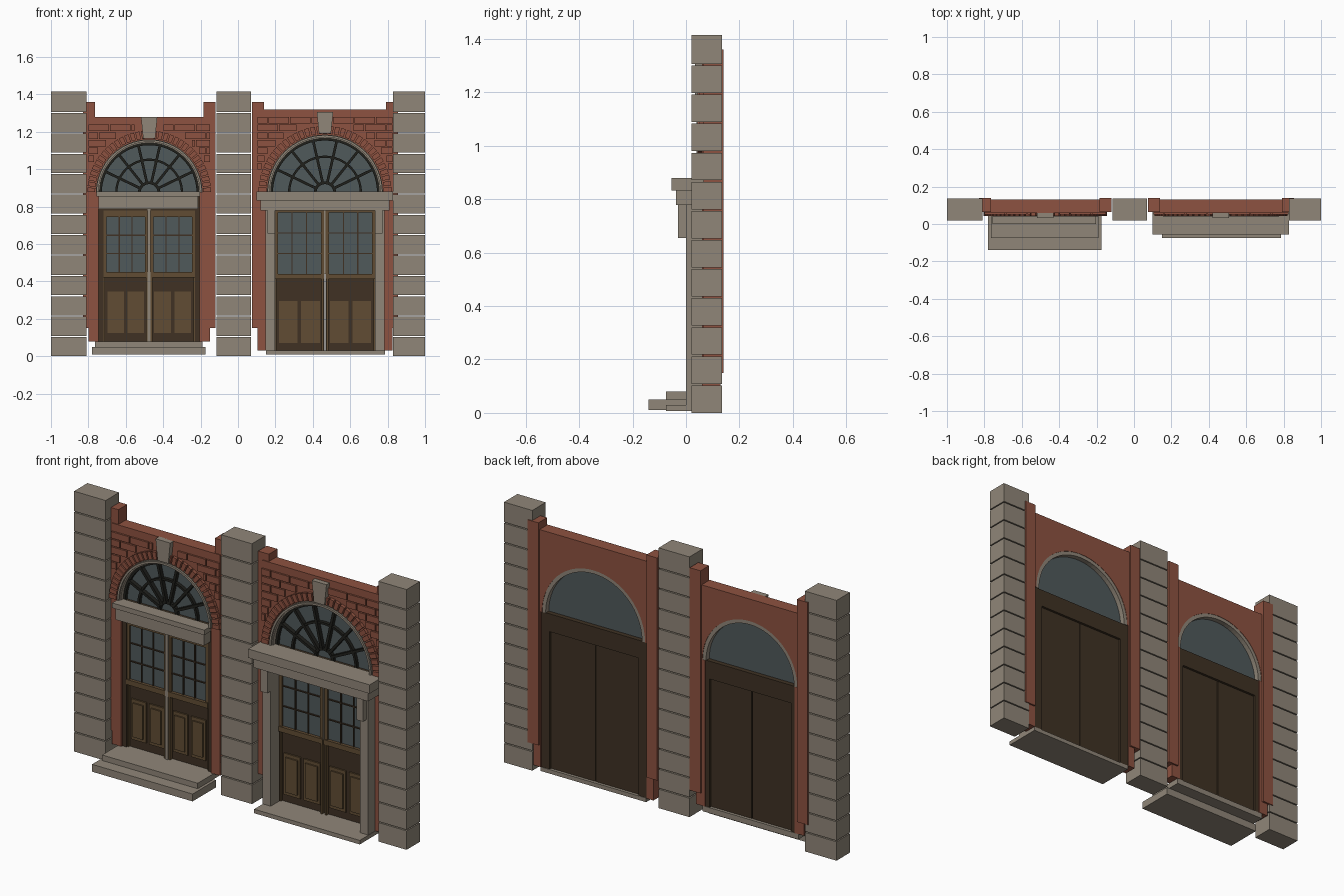
import bpy, bmesh
from math import sin, cos, pi, sqrt

cube = bpy.data.objects.get("Cube")
if cube:
    bpy.data.objects.remove(cube, do_unlink=True)


def material(name, rgb):
    m = bpy.data.materials.new(name)
    m.use_nodes = True
    m.diffuse_color = (*rgb, 1)
    m.node_tree.nodes["Principled BSDF"].inputs["Base Color"].default_value = (*rgb, 1)
    return m


STONE = material("stone", (0.28, 0.24, 0.19))
BRICK = material("red brick", (0.27, 0.085, 0.052))
GLASS = material("blue grey glass", (0.08, 0.10, 0.105))
OAK = material("light wood", (0.12, 0.073, 0.033))
WALNUT = material("dark wood", (0.05, 0.031, 0.017))
IRON = material("dark glazing bar", (0.014, 0.014, 0.011))


class Part:
    """Collects extruded front outlines into one object."""

    def __init__(self, name, mat):
        self.name, self.mat, self.bm = name, mat, bmesh.new()

    def prism(self, outline, y0, y1):
        front = [self.bm.verts.new((x, y0, z)) for x, z in outline]
        back = [self.bm.verts.new((x, y1, z)) for x, z in outline]
        self.bm.faces.new(front)
        self.bm.faces.new(back[::-1])
        for i in range(len(front)):
            j = (i + 1) % len(front)
            self.bm.faces.new((front[j], front[i], back[i], back[j]))
        return self

    def box(self, x0, x1, y0, y1, z0, z1):
        return self.prism([(x0, z0), (x1, z0), (x1, z1), (x0, z1)], y0, y1)

    def done(self):
        bmesh.ops.recalc_face_normals(self.bm, faces=self.bm.faces)
        mesh = bpy.data.meshes.new(self.name)
        self.bm.to_mesh(mesh)
        self.bm.free()
        mesh.materials.append(self.mat)
        bpy.context.collection.objects.link(bpy.data.objects.new(self.name, mesh))


def arc(cx, cz, r, a0=0.0, a1=pi, n=32):
    return [(cx + r * cos(a0 + (a1 - a0) * i / n), cz + r * sin(a0 + (a1 - a0) * i / n))
            for i in range(n + 1)]


def ring(cx, cz, r0, r1, a0=0.0, a1=pi, n=32):
    return arc(cx, cz, r0, a0, a1, n) + arc(cx, cz, r1, a0, a1, n)[::-1]


# Stacked stone piers
COURSE = 1.415 / 13
for name, x0, x1 in (("right_pier", -1, -0.81), ("middle_pier", -0.115, 0.07), ("left_pier", 0.83, 1)):
    pier = Part(name, STONE)
    for i in range(13):
        pier.box(x0, x1, 0.02, 0.135, i * COURSE, (i + 1) * COURSE - (0.006 if i < 12 else 0))
    pier.done()

SPRING = 0.875


def bay(side, cx, half, bottom, top, r, opening):
    """Brick wall with arch, fan window and its trim."""
    outer = r + 0.02
    # Wall with arched opening
    outline = [(cx + half, bottom), (cx + half, top), (cx - half, top), (cx - half, bottom),
               (cx - opening, bottom), (cx - opening, SPRING)]
    outline += arc(cx, SPRING, outer)[::-1]
    outline += [(cx + opening, SPRING), (cx + opening, bottom)]
    Part(side + "_brick_wall", BRICK).prism(outline, 0.06, 0.13).done()

    # Corner posts behind the wall
    posts = Part(side + "_brick_posts", BRICK)
    for s in (-1, 1):
        xs = sorted((cx + s * (half - 0.035), cx + s * (half + 0.03)))
        posts.box(*xs, 0.065, 0.14, 0.15, 1.36)
    posts.done()

    # Raised running-bond bricks around the arch
    bricks = Part(side + "_raised_bricks", BRICK)
    height, length, gap = 0.041, 0.115, 0.006
    rows = int((top - 0.03 - SPRING) / height)
    ring_r = r + 0.072
    for row in range(rows):
        z0 = SPRING + row * height
        hole = sqrt(max(ring_r ** 2 - (z0 - SPRING) ** 2, 0))
        start = cx - half - (length / 2 if row % 2 else 0)
        for i in range(9):
            a = max(start + i * length, cx - half)
            b = min(start + (i + 1) * length - gap, cx + half)
            spans = [(a, min(b, cx - hole)), (max(a, cx + hole), b)] if hole else [(a, b)]
            for p, q in spans:
                if q - p > 0.012:
                    bricks.box(p, q, 0.05, 0.062, z0, z0 + height - gap)
    bricks.done()

    # Voussoirs
    vous = Part(side + "_arch_bricks", BRICK)
    count = 33
    for i in range(count):
        a0 = pi * (i + 0.12) / count
        a1 = pi * (i + 0.88) / count
        vous.prism(ring(cx, SPRING, outer + 0.004, r + 0.066, a0, a1, 1), 0.043, 0.065)
    vous.done()

    # Stone trim and keystone
    trim = Part(side + "_arch_trim", STONE)
    trim.prism(ring(cx, SPRING, r, outer), 0.05, 0.128)
    trim.prism(ring(cx, SPRING, r + 0.006, outer - 0.003), 0.04, 0.055)
    trim.done()
    k0, k1 = SPRING + r + 0.025, SPRING + r + 0.14
    Part(side + "_keystone", STONE).prism(
        [(cx - 0.032, k0), (cx + 0.032, k0), (cx + 0.044, k1), (cx - 0.044, k1)], 0.033, 0.065).done()

    # Fan window
    Part(side + "_fan_glass", GLASS).prism(arc(cx, SPRING, r + 0.003), 0.09, 0.1).done()
    bars = Part(side + "_fan_bars", IRON)
    for r0, r1 in ((0.045, 0.06), (r * 0.64, r * 0.64 + 0.012), (r - 0.012, r)):
        bars.prism(ring(cx, SPRING, r0, r1), 0.072, 0.092)
    for i in range(1, 7):
        a = pi * i / 7
        dx, dz = 0.007 * sin(a), -0.007 * cos(a)
        p, q = [(cx + d * cos(a), SPRING + d * sin(a)) for d in (0.05, r - 0.003)]
        bars.prism([(p[0] + dx, p[1] + dz), (q[0] + dx, q[1] + dz),
                    (q[0] - dx, q[1] - dz), (p[0] - dx, p[1] - dz)], 0.068, 0.092)
    bars.done()


def door(side, cx, half, frame, z0, z1, glass, panel):
    """Double door with glazed tops and raised lower panels."""
    inner = half - frame
    surround = Part(side + "_door_frame", WALNUT)
    for s in (-1, 1):
        surround.box(*sorted((cx + s * inner, cx + s * half)), 0.07, 0.125, z0, SPRING)
    surround.box(cx - inner, cx + inner, 0.07, 0.125, z1, SPRING)
    surround.done()

    leaves = Part(side + "_door_leaves", WALNUT)
    rails = Part(side + "_door_rails", OAK)
    panes = Part(side + "_door_glass", GLASS)
    grid = Part(side + "_door_glazing_bars", WALNUT)
    panels = Part(side + "_door_panels", OAK)
    g0, g1 = glass
    for s in (-1, 1):
        a, b = sorted((cx + s * 0.002, cx + s * inner))
        leaves.box(a, b, 0.088, 0.112, z0, z1)
        near, far = cx + s * 0.022, cx + s * (inner - 0.016)
        ga, gb = sorted((near, far))
        # Stiles and rails
        rails.box(a, ga, 0.073, 0.09, g0, z1)
        rails.box(gb, b, 0.073, 0.09, g0, z1)
        rails.box(ga, gb, 0.073, 0.09, g1, z1)
        rails.box(a, b, 0.066, 0.09, g0 - 0.028, g0)
        rails.box(*sorted((cx + s * 0.008, cx + s * 0.018)), 0.07, 0.09, z0, g0)
        rails.box(*sorted((cx + s * (inner - 0.008), cx + s * inner)), 0.078, 0.09, z0, g0)
        # Panes
        panes.box(ga, gb, 0.083, 0.089, g0, g1)
        for i in (1, 2):
            x = ga + (gb - ga) * i / 3
            z = g0 + (g1 - g0) * i / 3
            grid.box(x - 0.003, x + 0.003, 0.077, 0.085, g0, g1)
            grid.box(ga, gb, 0.077, 0.085, z - 0.003, z + 0.003)
        # Raised panels
        width = (gb - ga - 0.03) / 2
        for x in (ga + 0.005, gb - 0.005 - width):
            panels.box(x, x + width, 0.08, 0.09, *panel)
            panels.box(x + 0.014, x + width - 0.014, 0.072, 0.085, panel[0] + 0.018, panel[1] - 0.018)
    for part in (leaves, rails, panes, grid, panels):
        part.done()


# Right bay
bay("right", -0.475, 0.325, 0.08, 1.28, 0.265, 0.27)
door("right", -0.475, 0.27, 0.025, 0.08, 0.778, (0.45, 0.745), (0.125, 0.345))
Part("right_door_post", STONE).box(-0.483, -0.467, 0.064, 0.09, 0.08, 0.788).done()
Part("right_lintel", STONE).box(-0.757, -0.203, 0, 0.07, 0.853, 0.88) \
    .box(-0.746, -0.214, 0.012, 0.07, 0.788, 0.853).done()
Part("right_steps", STONE).box(-0.78, -0.175, -0.14, 0.06, 0.01, 0.05) \
    .box(-0.765, -0.19, -0.075, 0.128, 0.05, 0.08).done()

# Left bay
bay("left", 0.465, 0.36, 0.03, 1.32, 0.29, 0.318)
door("left", 0.465, 0.318, 0.05, 0.03, 0.778, (0.44, 0.768), (0.07, 0.295))
Part("left_door_post", STONE).box(0.461, 0.469, 0.066, 0.09, 0.44, 0.778).done()
Part("left_lintel", STONE).box(0.10, 0.83, -0.055, 0.07, 0.832, 0.88) \
    .box(0.12, 0.81, -0.038, 0.07, 0.778, 0.832).done()
Part("left_step", STONE).box(0.15, 0.785, -0.075, 0.128, 0.008, 0.03).done()
jambs = Part("left_jambs", STONE)
brackets = Part("left_brackets", STONE)
for s in (-1, 1):
    jambs.box(*sorted((0.465 + s * 0.268, 0.465 + s * 0.318)), 0, 0.07, 0.03, 0.778)
    brackets.box(*sorted((0.465 + s * 0.268, 0.465 + s * 0.308)), -0.03, 0.01, 0.655, 0.778)
jambs.done()
brackets.done()
